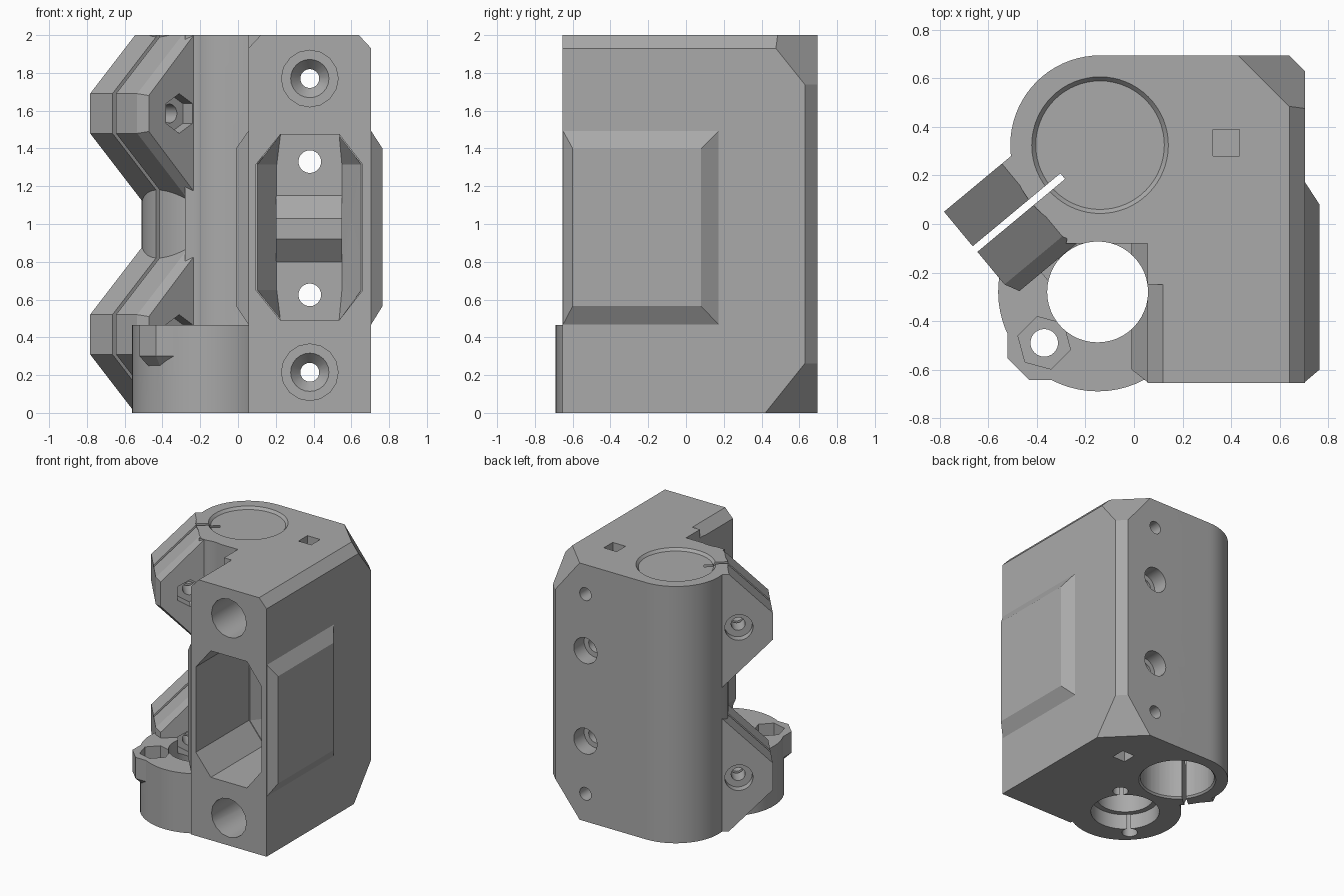
import bpy, bmesh, math
from mathutils import Matrix, Vector

cube = bpy.data.objects.get("Cube")
if cube:
    bpy.data.objects.remove(cube, do_unlink=True)

grey = bpy.data.materials.new("plain grey")
grey.use_nodes = True
colour = (0.4, 0.4, 0.4, 1)
grey.diffuse_color = colour
grey.node_tree.nodes["Principled BSDF"].inputs["Base Color"].default_value = colour

X, Y, Z = Vector((1, 0, 0)), Vector((0, 1, 0)), Vector((0, 0, 1))
ROD = Vector((-0.14, 0.325, 0))
SCREW = Vector((-0.15, -0.28, 0))
U = Vector((-0.77, -0.64, 0)).normalized()   # clamp direction
V = U.cross(Z)


def finish(bm, name):
    bmesh.ops.recalc_face_normals(bm, faces=bm.faces[:])
    mesh = bpy.data.meshes.new(name)
    bm.to_mesh(mesh)
    bm.free()
    mesh.materials.append(grey)
    ob = bpy.data.objects.new(name, mesh)
    bpy.context.collection.objects.link(ob)
    return ob


def prism(name, pts, depth, a=X, b=Y, origin=(0, 0, 0), far=None, planes=()):
    """Extrude a profile in the a-b plane along a x b, optionally to a second profile."""
    n, o = a.cross(b), Vector(origin)
    bm = bmesh.new()
    low = [bm.verts.new(o + a * p + b * q) for p, q in pts]
    top = [bm.verts.new(o + a * p + b * q + n * depth) for p, q in far or pts]
    bm.faces.new(low)
    bm.faces.new(top)
    for i in range(len(low)):
        j = (i + 1) % len(low)
        bm.faces.new((low[i], low[j], top[j], top[i]))
    for co, no in planes:
        bmesh.ops.recalc_face_normals(bm, faces=bm.faces[:])
        cut = bmesh.ops.bisect_plane(bm, geom=bm.verts[:] + bm.edges[:] + bm.faces[:],
                                     plane_co=co, plane_no=no, clear_outer=True)
        edges = [e for e in cut["geom_cut"] if isinstance(e, bmesh.types.BMEdge)]
        bmesh.ops.edgeloop_fill(bm, edges=edges)
    return finish(bm, name)


def rod(name, p0, p1, r, r2=None, sides=48, spin=0):
    p0, p1 = Vector(p0), Vector(p1)
    d = p1 - p0
    bm = bmesh.new()
    m = Matrix.Translation((p0 + p1) / 2) @ d.to_track_quat('Z', 'Y').to_matrix().to_4x4()
    bmesh.ops.create_cone(bm, cap_ends=True, segments=sides, radius1=r,
                          radius2=r if r2 is None else r2, depth=d.length,
                          matrix=m @ Matrix.Rotation(math.radians(spin), 4, 'Z'))
    return finish(bm, name)


def arc(c, r, a0, a1, n):
    steps = [math.radians(a0 + (a1 - a0) * i / n) for i in range(n + 1)]
    return [(c[0] + r * math.cos(t), c[1] + r * math.sin(t)) for t in steps]


def rect(x0, x1, y0, y1):
    return [(x0, y0), (x1, y0), (x1, y1), (x0, y1)]


def combine(tool, op):
    mod = body.modifiers.new(op, 'BOOLEAN')
    mod.operation, mod.solver, mod.object = op, 'EXACT', tool
    bpy.context.view_layer.objects.active = body
    bpy.ops.object.modifier_apply(modifier=mod.name)
    bpy.data.objects.remove(tool, do_unlink=True)


def add(tool):
    combine(tool, 'UNION')


def cut(tool):
    combine(tool, 'DIFFERENCE')


# Main block with bearing barrel and bevelled rear corner
outline = [(0.705, -0.655), (0.705, 0.63), (0.64, 0.695)]
outline += arc(ROD, 0.37, 90, 250, 32)
outline += [(-0.28, -0.08), (0.055, -0.08), (0.055, -0.655)]
body = prism("carriage_body", outline, 2, planes=[
    ((0.64, 0, 2), (0.07, 0, 0.065)),
    ((0.43, 0.695, 2), (1, 1, 0.8)),
    ((0.43, 0.695, 0), (1, 1, -0.8))])

# Swollen side walls
wide, small = rect(-0.655, 0.18, 0.46, 1.5), rect(-0.6, 0.08, 0.565, 1.4)
add(prism("right_bulge", wide, 0.065, Y, Z, (0.7, 0, 0), small))
add(prism("left_bulge", small, 0.07, Y, Z, (-0.01, 0, 0), wide))

# Nut flange with a tapered boss
NUT = Vector((-0.37, -0.49, 0))
add(rod("nut_flange", SCREW, SCREW + Z * 0.465, 0.41, sides=64))
add(rod("nut_boss", NUT + Z * 0.2, NUT + Z * 0.3, 0.06, 0.165, 8, 22.5))
add(rod("nut_boss_top", NUT + Z * 0.3, NUT + Z * 0.465, 0.165, sides=8, spin=22.5))

# Clamp ears, upper and mirrored lower
for flip in (False, True):
    def ear(inset):
        e = 0.67 - inset
        pts = [(0.2, 2), (0.36 - inset, 2), (e, 1.69 - inset / 3),
               (e, 1.48 + inset / 3), (0.2, 1.01 + inset)]
        return [(u, 2 - z if flip else z) for u, z in pts]
    add(prism("rear_ear", ear(0), 0.39, U, Z, ROD - V * 0.19))
    add(prism("front_ear", ear(0.03), 0.06, U, Z, ROD - V * 0.25, ear(0)))

# Bearing bore with countersunk ends and mid stops
cut(rod("bearing_bore", ROD - Z, ROD + Z * 3, 0.27, sides=64))
for z, s in ((0, 1), (2, -1)):
    cut(rod("bore_rim", ROD + Z * (z - s * 0.01), ROD + Z * (z + s * 0.02), 0.29, 0.265, 64))
for middle, half in ((270, 43), (53, 37)):
    add(prism("bearing_stop", arc(ROD, 0.285, middle - half, middle + half, 16),
              0.06, origin=(0, 0, 0.97)))
cut(prism("clamp_slit", rect(0.2, 0.8, -1, 3), 0.03, U, Z, ROD - V * 0.015))

# Screw bore, nut seat and flange screw holes
cut(rod("screw_bore", SCREW - Z, SCREW + Z * 3, 0.208, sides=48))
cut(rod("nut_seat", SCREW - Z * 0.1, SCREW + Z * 0.12, 0.25, sides=48))
cut(rod("flange_hole", NUT - Z, NUT + Z, 0.057, sides=24))
cut(rod("flange_hex", NUT + Z * 0.36, NUT + Z * 0.6, 0.112, sides=6, spin=15))
other = SCREW * 2 - NUT
cut(rod("flange_hole", other - Z * 0.1, other + Z * 0.4, 0.057, sides=24))

# Bevel along the left top edge
cut(prism("left_bevel", [(0.0, 2.1), (0.0, 1.872), (0.055, 1.93), (0.125, 2.005), (0.125, 2.1)],
          0.45, X, Z, (0, -0.25, 0)))

# Clamp screws: round seat at the rear, hexagon at the front
for z in (0.415, 1.585):
    c = ROD + U * 0.43 + Z * z
    cut(rod("clamp_hole", c - V * 0.5, c + V * 0.5, 0.05, sides=24))
    cut(rod("clamp_hex", c - V * 0.5, c - V * 0.17, 0.105, sides=6))
    cut(rod("clamp_seat", c + V * 0.14, c + V * 0.5, 0.1, sides=32))

# Front pocket that narrows toward its back wall, with a ridge
half = [(0.095, 0.65), (0.225, 0.49), (0.535, 0.49), (0.66, 0.65)]
pocket = half + [(x, 1.965 - z) for x, z in reversed(half)]
narrow = [(min(max(x, 0.205), 0.55), z) for x, z in pocket]
cut(prism("pocket", pocket, 0.7, X, Z, (0, 0, 0)))
cut(prism("pocket_back", narrow, 0.14, X, Z, (0, 0.13, 0), pocket))
add(prism("pocket_ridge", [(0.2, 0.8), (0.13, 0.8), (0.03, 0.92), (0.03, 1.03),
                           (0.13, 1.15), (0.2, 1.15)], 0.35, Y, Z, (0.2, 0, 0)))

# Mounting holes, front to back
MX = 0.38


def across(name, z, y0, y1, r, r2=None, sides=24):
    cut(rod(name, (MX, y0, z), (MX, y1, z), r, r2, sides))


for z in (0.215, 1.77):
    across("mount_hole", z, -0.6, 1, 0.05)
    across("mount_well", z, -1, 0.1, 0.15, sides=16)
    across("mount_cone", z, 0.09, 0.16, 0.11, 0.05)
for z in (0.625, 1.33):
    across("pocket_hole", z, 0.05, 1, 0.06)
    across("rear_seat", z, 0.57, 1, 0.1)

# Square sockets in both ends
for z in (-0.1, 1.9):
    cut(prism("end_socket", rect(0.325, 0.435, 0.28, 0.39), 0.2, origin=(0, 0, z)))

# Smooth round surfaces, keep edges crisp
bpy.ops.object.select_all(action='DESELECT')
body.select_set(True)
bpy.context.view_layer.objects.active = body
bpy.ops.object.shade_smooth_by_angle(angle=math.radians(25))
